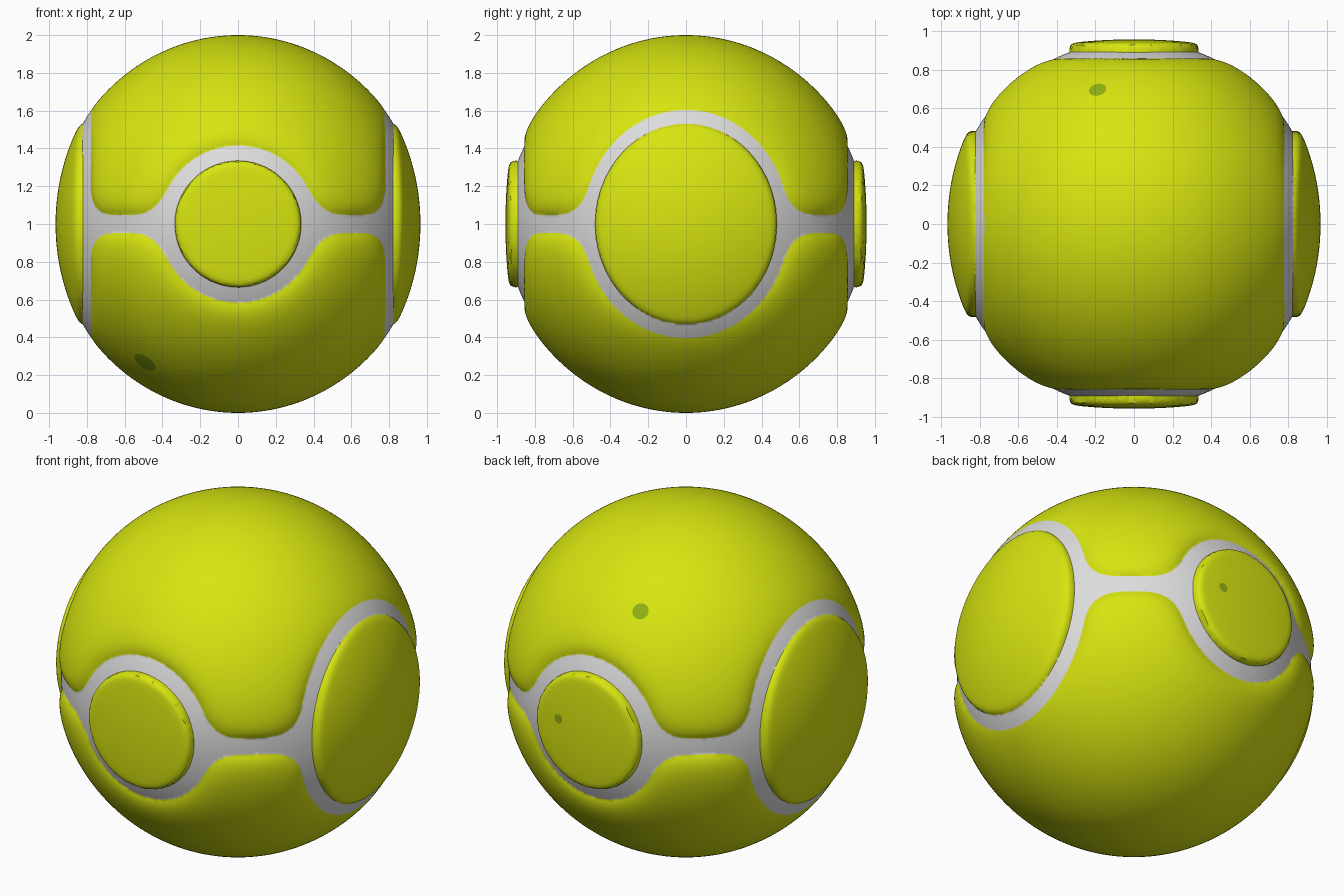
import bpy, bmesh, math
from mathutils import Vector

if "Cube" in bpy.data.objects:
    bpy.data.objects.remove(bpy.data.objects["Cube"])


def material(name, rgb):
    m = bpy.data.materials.new(name)
    m.diffuse_color = (*rgb, 1)
    m.use_nodes = True
    m.node_tree.nodes["Principled BSDF"].inputs["Base Color"].default_value = m.diffuse_color
    return m


def smooth_min(a, b, k=0.16):
    h = max(k - abs(a - b), 0) / k
    return min(a, b) - h * h * k / 4


# Signed distances to the seam edges: panels and round discs are positive
def regions(d):
    x, y, z = d.normalized() * 0.96
    ring_y = math.hypot(x, z)
    outer_x = (math.hypot(y / 0.55, z / 0.59) - 1) * 0.57
    panel = smooth_min(smooth_min(ring_y - 0.42, outer_x), abs(z) - 0.048)
    disc_y = 0.338 - ring_y
    disc_x = (1 - math.hypot(y / 0.485, z / 0.52)) * 0.5
    return panel, disc_y, disc_x


def seam_field(d):
    return max(regions(d))


# Small green spots: direction and radius
SPOTS = [(Vector((-0.19, 0.70, 0.68)).normalized(), 0.046),
         (Vector((-0.49, -0.44, -0.73)).normalized(), 0.066),
         (Vector((0.17, 0.95, 0.04)).normalized(), 0.028)]


def spot_field(d):
    n = d.normalized()
    return min((n - s).length - r for s, r in SPOTS)


# Height of the surface: sunken seam, soft panels, crisp flattened discs
def surface_radius(d):
    n = d.normalized()
    panel, disc_y, disc_x = regions(n)
    seam = 0.95 + 0.14 * n.x ** 2 * n.z ** 2
    if panel > 0:
        top = 0.985 + 0.015 * n.z ** 4
        return seam + (top - seam) * (1 - math.exp(-panel / 0.045))
    if disc_y > 0:
        top = 0.956 + 0.03 * (math.hypot(n.x, n.z) / 0.3) ** 2
        return seam + (top - seam) * (1 - math.exp(-disc_y / 0.012))
    if disc_x > 0:
        top = 0.966 + 0.022 * (math.hypot(n.y, n.z) / 0.5) ** 2
        return seam + (top - seam) * (1 - math.exp(-disc_x / 0.012))
    return seam


# Cut the mesh along the zero line of a field
def cut(bm, field):
    val = {v: field(v.co) for v in bm.verts}
    crossing = [e for e in bm.edges if (val[e.verts[0]] > 0) != (val[e.verts[1]] > 0)]
    new = []
    for e in crossing:
        a, b = e.verts
        t = val[a] / (val[a] - val[b])
        t = min(max(t, 0.02), 0.98)
        new.append(bmesh.utils.edge_split(e, a, t)[1])
    bmesh.ops.connect_verts(bm, verts=new)
    for v in new:
        v.co.normalize()


# Ball
bm = bmesh.new()
bmesh.ops.create_icosphere(bm, subdivisions=7, radius=1)
cut(bm, seam_field)
bmesh.ops.triangulate(bm, faces=[f for f in bm.faces if len(f.verts) > 3])
cut(bm, spot_field)

# Colours by region
for f in bm.faces:
    c = f.calc_center_median()
    if spot_field(c) < 0:
        f.material_index = 2
    else:
        f.material_index = 0 if seam_field(c) > 0 else 1
    f.smooth = True

for v in bm.verts:
    v.co = v.co.normalized() * surface_radius(v.co)
    v.co.z += 1

mesh = bpy.data.meshes.new("ball")
bm.to_mesh(mesh)
bm.free()
for m in (material("felt_yellow", (0.68, 0.78, 0.005)),
          material("seam_grey", (0.72, 0.72, 0.72)),
          material("spot_green", (0.27, 0.43, 0.006))):
    mesh.materials.append(m)
ball = bpy.data.objects.new("ball", mesh)
bpy.context.collection.objects.link(ball)
bpy.context.view_layer.objects.active = ball
ball.select_set(True)
bpy.ops.object.shade_smooth_by_angle(angle=math.radians(40))
